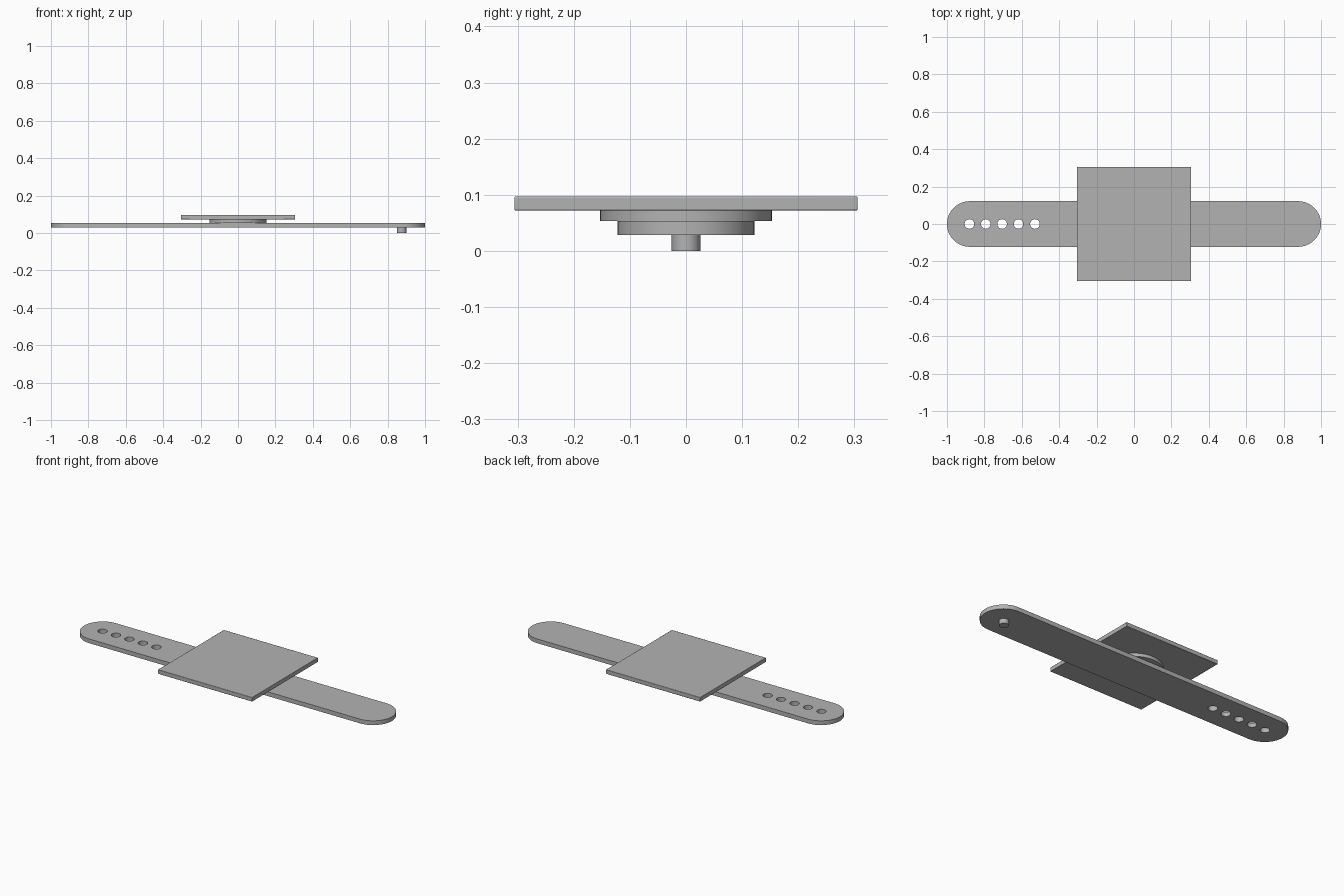
import bpy, bmesh, math

if "Cube" in bpy.data.objects:
    bpy.data.objects.remove(bpy.data.objects["Cube"])

gray = bpy.data.materials.new("plain_gray")
gray.diffuse_color = (0.45, 0.45, 0.45, 1)
gray.use_nodes = True
gray.node_tree.nodes["Principled BSDF"].inputs["Base Color"].default_value = gray.diffuse_color


def prism(name, outlines, z0, z1):
    """Extrude one or more closed 2D outlines from z0 up to z1."""
    bm = bmesh.new()
    for pts in outlines:
        face = bm.faces.new([bm.verts.new((x, y, z0)) for x, y in pts])
        top = bmesh.ops.extrude_face_region(bm, geom=[face])["geom"]
        for v in top:
            if isinstance(v, bmesh.types.BMVert):
                v.co.z = z1
    bmesh.ops.recalc_face_normals(bm, faces=bm.faces)
    mesh = bpy.data.meshes.new(name)
    bm.to_mesh(mesh)
    bm.free()
    mesh.materials.append(gray)
    obj = bpy.data.objects.new(name, mesh)
    bpy.context.collection.objects.link(obj)
    return obj


def arc(cx, r, a0, a1, n):
    """Points along an arc centred on (cx, 0), both ends included."""
    angles = [math.radians(a0 + (a1 - a0) * i / n) for i in range(n + 1)]
    return [(cx + r * math.cos(a), r * math.sin(a)) for a in angles]


def circle(cx, r, n):
    return arc(cx, r, 0, 360, n)[:-1]


def smooth(obj):
    bpy.ops.object.select_all(action='DESELECT')
    obj.select_set(True)
    bpy.context.view_layer.objects.active = obj
    bpy.ops.object.shade_smooth_by_angle(angle=math.radians(30))


# Strap with rounded ends
R = 0.122
strap = prism("strap", [arc(1 - R, R, -90, 90, 32) + arc(R - 1, R, 90, 270, 32)],
              0.028, 0.053)

# Row of five fastening holes
holes = [circle(-0.88 + 0.0875 * i, 0.0255, 32) for i in range(5)]
cutter = prism("hole_cutter", holes, 0.0, 0.07)
cut = strap.modifiers.new("holes", 'BOOLEAN')
cut.operation = 'DIFFERENCE'
cut.solver = 'EXACT'
cut.object = cutter
bpy.context.view_layer.objects.active = strap
bpy.ops.object.modifier_apply(modifier=cut.name)
bpy.data.objects.remove(cutter)
smooth(strap)

# Fastening peg under the opposite end
smooth(prism("peg", [circle(0.875, 0.0255, 32)], 0.0, 0.028))

# Round mount between strap and plate
smooth(prism("round_mount", [circle(0, 0.153, 64)], 0.053, 0.072))

# Square top plate with slightly softened edges
H = 0.306
plate = prism("top_plate", [[(-H, -H), (H, -H), (H, H), (-H, H)]], 0.072, 0.097)
bevel = plate.modifiers.new("soft_edges", 'BEVEL')
bevel.width = 0.0025
bevel.segments = 2
smooth(plate)
